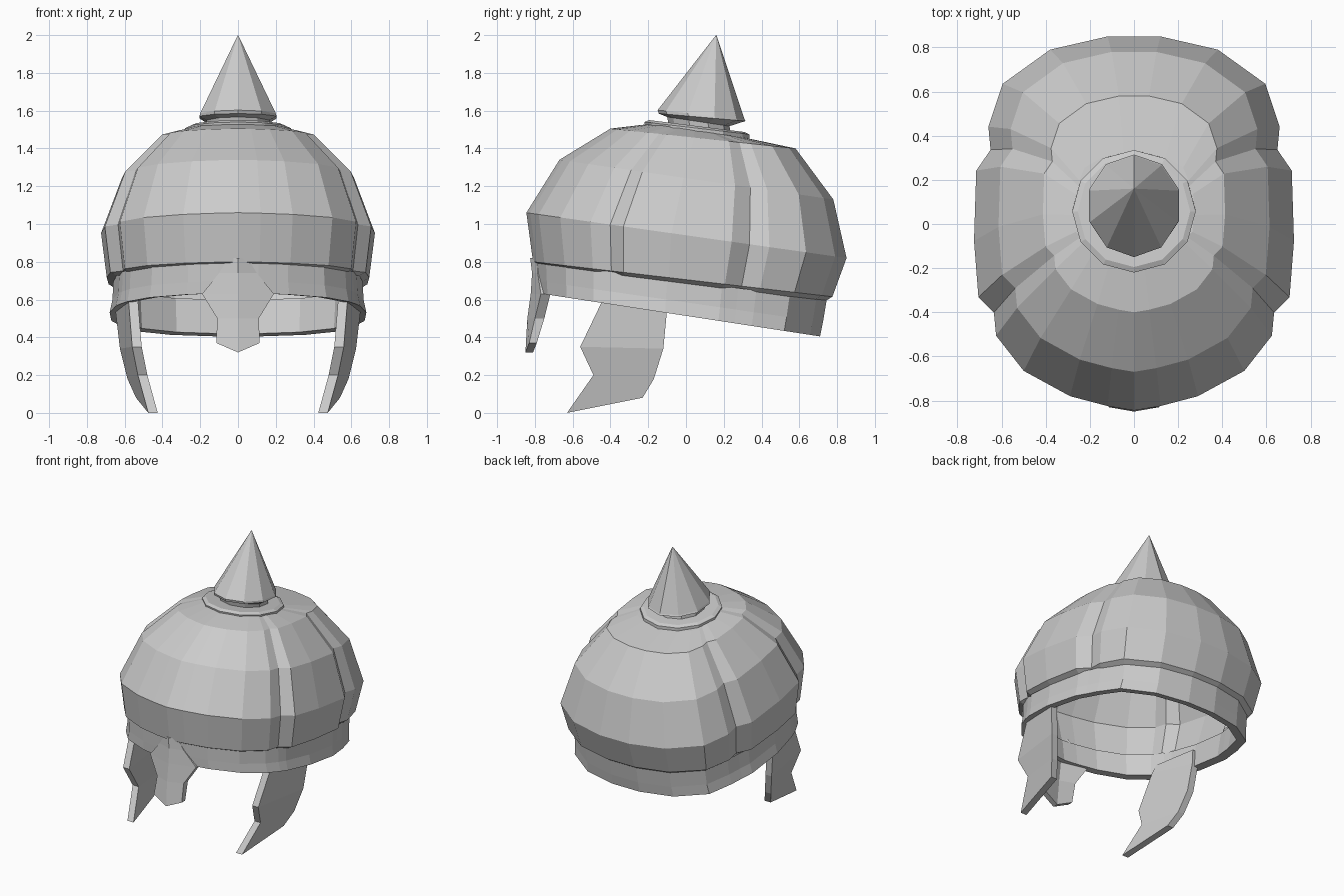
import bpy, bmesh, math

if "Cube" in bpy.data.objects:
    bpy.data.objects.remove(bpy.data.objects["Cube"])


def make(name, verts, faces):
    bm = bmesh.new()
    vs = [bm.verts.new(v) for v in verts]
    for f in faces:
        bm.faces.new([vs[i] for i in f])
    bmesh.ops.recalc_face_normals(bm, faces=bm.faces)
    me = bpy.data.meshes.new(name)
    bm.to_mesh(me)
    bm.free()
    ob = bpy.data.objects.new(name, me)
    bpy.context.collection.objects.link(ob)
    return ob


def ring(outline, half_width, front, back):
    """Tilted ring: outline is unit sized, front/back are its (y, z) ends."""
    out = []
    for x, u in outline:
        t = (u + 1) / 2
        out.append((x * half_width,
                    front[0] + (back[0] - front[0]) * t,
                    front[1] + (back[1] - front[1]) * t))
    return out


def loft(name, outline, specs, cap_start=False, cap_end=False):
    n = len(outline)
    verts = [v for s in specs for v in ring(outline, *s)]
    faces = [(r * n + i, r * n + (i + 1) % n, (r + 1) * n + (i + 1) % n, (r + 1) * n + i)
             for r in range(len(specs) - 1) for i in range(n)]
    if cap_start:
        faces.append(tuple(range(n)))
    if cap_end:
        faces.append(tuple(range((len(specs) - 1) * n, len(specs) * n)))
    return make(name, verts, faces)


def mirrored(half):
    pts = half + [(-x, y) for x, y in reversed(half[1:])]
    return [(x / 0.72, y / 0.85) for x, y in pts]


def circle(n):
    return [(math.sin(2 * math.pi * i / n), -math.cos(2 * math.pi * i / n)) for i in range(n)]


# Plan outlines: the dome has stepped side panels, the band is smooth
half = [(0, -.85), (.12, -.83), (.29, -.785), (.50, -.67), (.625, -.51), (.635, -.405),
        (.705, -.335), (.725, -.08), (.715, .24), (.65, .335), (.66, .44),
        (.595, .635), (.38, .79), (.12, .85)]
smooth_x = {5: .67, 6: .69, 9: .69, 10: .665}
dome_outline = mirrored(half)
band_outline = mirrored([(smooth_x.get(i, p[0]), p[1]) for i, p in enumerate(half)])

# Dome shell
loft("dome", dome_outline, [
    (.655, (-.785, .785), (.735, .59)),
    (.69, (-.81, .80), (.775, .615)),
    (.72, (-.845, 1.06), (.85, .82)),
    (.61, (-.67, 1.34), (.78, 1.13)),
    (.41, (-.40, 1.505), (.58, 1.40)),
    (.27, (-.19, 1.53), (.32, 1.455)),
], cap_end=True)

# Brow band with its rim
loft("brow_band", band_outline, [
    (.655, (-.80, .80), (.745, .60)),
    (.66, (-.795, .70), (.725, .48)),
    (.675, (-.79, .635), (.71, .405)),
    (.615, (-.735, .635), (.65, .42)),
    (.625, (-.755, .80), (.70, .60)),
])

# Lining just inside the dome
loft("lining", dome_outline, [
    (.635, (-.76, .79), (.71, .59)),
    (.69, (-.815, 1.05), (.82, .82)),
    (.585, (-.65, 1.315), (.755, 1.11)),
    (.39, (-.385, 1.475), (.56, 1.375)),
    (.25, (-.18, 1.50), (.31, 1.43)),
], cap_end=True)

# Collar plate on the crown
loft("collar", circle(12), [
    (.28, (-.215, 1.51), (.335, 1.445)),
    (.28, (-.22, 1.54), (.335, 1.475)),
    (.255, (-.195, 1.55), (.31, 1.487)),
], True, True)

# Spike: neck, undercut, short rim, cone
loft("spike", circle(10), [
    (.17, (-.09, 1.52), (.24, 1.47)),
    (.175, (-.10, 1.567), (.23, 1.518)),
    (.215, (-.145, 1.585), (.315, 1.545)),
    (.21, (-.15, 1.603), (.31, 1.555)),
    (.001, (.159, 2.0), (.161, 2.0)),
], True, True)

# Nose guard: creased plate, rows of (half width, z, crease y, edge y, thickness)
rows = [(.05, .82, -.825, -.79, .04), (.10, .74, -.815, -.785, .04),
        (.19, .63, -.822, -.768, .05), (.11, .50, -.84, -.80, .05),
        (.115, .37, -.85, -.83, .04)]
verts, faces = [], []
for w, z, yc, ye, th in rows:
    zc = z - .05 if z == .37 else z
    verts += [(-w, ye, z), (0, yc, zc), (w, ye, z),
              (w, ye + th, z), (0, yc + th, zc), (-w, ye + th, z)]
for r in range(len(rows) - 1):
    for i in range(6):
        a, b = r * 6 + i, r * 6 + (i + 1) % 6
        faces.append((a, b, b + 6, a + 6))
for k in (0, 24):
    faces += [(k, k + 1, k + 4, k + 5), (k + 1, k + 2, k + 3, k + 4)]
make("nose_guard", verts, faces)

# Cheek guards: rows of front edge and rear edge points
front = [(.60, -.42, .66), (.58, -.44, .60), (.56, -.56, .35), (.53, -.49, .20), (.475, -.63, 0)]
rear = [(.655, -.10, .66), (.65, -.10, .55), (.625, -.12, .34), (.585, -.17, .18), (.54, -.23, .08)]
for side, sx in (("left", -1), ("right", 1)):
    verts, faces = [], []
    for f, b in zip(front, rear):
        for (x, y, z), d in ((f, 0), (b, 0), (b, .05), (f, .05)):
            verts.append((sx * (x - d), y, z))
    for r in range(len(front) - 1):
        for i in range(4):
            a, b = r * 4 + i, r * 4 + (i + 1) % 4
            faces.append((a, b, b + 4, a + 4))
    faces += [(0, 1, 2, 3), (16, 17, 18, 19)]
    make(side + "_cheek_guard", verts, faces)
